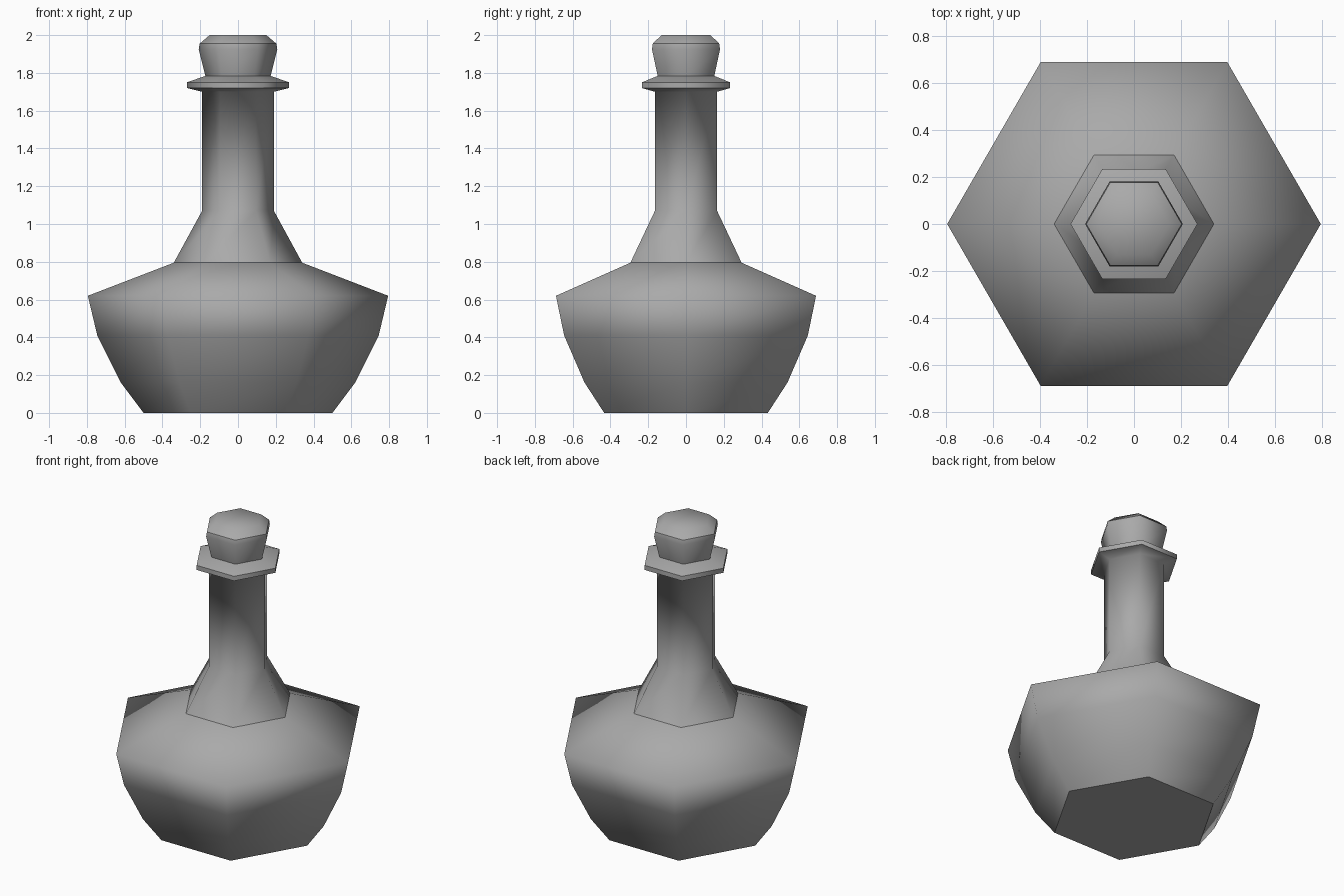
import bpy, bmesh
from math import cos, sin, pi

SIDES = 6

cube = bpy.data.objects.get("Cube")
if cube:
    bpy.data.objects.remove(cube, do_unlink=True)

# One plain grey for the whole bottle
grey = bpy.data.materials.new("plain grey")
grey.use_nodes = True
colour = (0.4, 0.4, 0.4, 1)
grey.diffuse_color = colour
grey.node_tree.nodes["Principled BSDF"].inputs["Base Color"].default_value = colour


def lathe(name, profile, sharp=(), cap_bottom=False, cap_top=False):
    """Six-sided smooth solid from (radius, height) rings; listed rings stay crisp."""
    bm = bmesh.new()
    rings = [[bm.verts.new((r * cos(2 * pi * i / SIDES), r * sin(2 * pi * i / SIDES), z))
              for i in range(SIDES)] for r, z in profile]
    for low, high in zip(rings, rings[1:]):
        for i in range(SIDES):
            j = (i + 1) % SIDES
            bm.faces.new((low[i], low[j], high[j], high[i]))
    if cap_bottom:
        bm.faces.new(rings[0][::-1])
    if cap_top:
        bm.faces.new(rings[-1])
    for face in bm.faces:
        face.smooth = True
    for k in sharp:
        for i in range(SIDES):
            bm.edges.get((rings[k][i], rings[k][(i + 1) % SIDES])).smooth = False
    mesh = bpy.data.meshes.new(name)
    bm.to_mesh(mesh)
    bm.free()
    mesh.materials.append(grey)
    obj = bpy.data.objects.new(name, mesh)
    bpy.context.collection.objects.link(obj)
    return obj


# Rounded belly and shoulder, with a flat base
lathe("body", [(0.5, 0), (0.62, 0.16), (0.745, 0.41), (0.795, 0.62), (0.34, 0.795)],
      sharp=[0], cap_bottom=True)

# Flared neck running up into the lip
lathe("neck_and_lip", [(0.34, 0.795), (0.19, 1.07), (0.19, 1.7), (0.27, 1.72),
                       (0.27, 1.75), (0.17, 1.785)], sharp=[3, 4], cap_top=True)

# Tapered stopper with a bevelled top
lathe("stopper", [(0.172, 1.78), (0.208, 1.925), (0.203, 1.955), (0.15, 2.0)],
      sharp=[2], cap_top=True)
